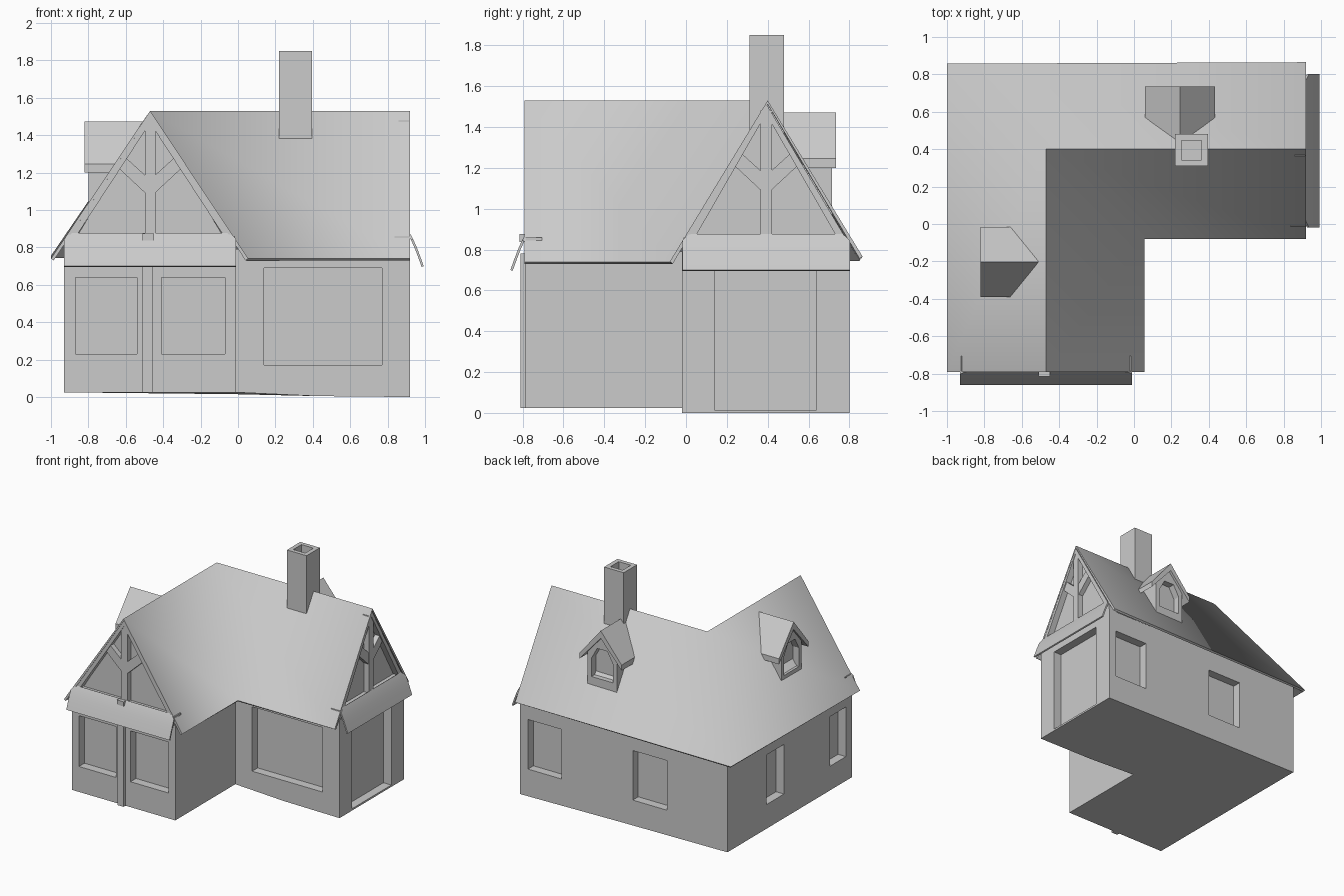
import bpy, bmesh, math
from mathutils import Matrix

if "Cube" in bpy.data.objects:
    bpy.data.objects.remove(bpy.data.objects["Cube"])


def place(x, y, deg=0):
    """Local frame whose front (-y) is turned by deg around z."""
    return Matrix.Translation((x, y, 0)) @ Matrix.Rotation(math.radians(deg), 4, 'Z')


def make(name, verts, faces, mat=Matrix(), fix=True):
    bm = bmesh.new()
    vs = [bm.verts.new(mat @ Matrix.Translation(v).to_translation()) for v in verts]
    for f in faces:
        bm.faces.new([vs[i] for i in f])
    if fix:
        bmesh.ops.recalc_face_normals(bm, faces=bm.faces)
    me = bpy.data.meshes.new(name)
    bm.to_mesh(me)
    bm.free()
    ob = bpy.data.objects.new(name, me)
    bpy.context.collection.objects.link(ob)
    return ob


def prism(name, poly, y0, y1, mat=Matrix()):
    """Extrude an (x, z) outline from y0 to y1; y1 may be a list per point."""
    n = len(poly)
    back = y1 if isinstance(y1, list) else [y1] * n
    verts = [(x, y0, z) for x, z in poly] + [(x, b, z) for (x, z), b in zip(poly, back)]
    faces = [range(n), range(n, 2 * n)]
    faces += [(i, (i + 1) % n, (i + 1) % n + n, i + n) for i in range(n)]
    return make(name, verts, faces, mat)


def box(name, x0, x1, y0, y1, z0, z1, mat=Matrix()):
    return prism(name, [(x0, z0), (x1, z0), (x1, z1), (x0, z1)], y0, y1, mat)


def apply(ob, kind, **opts):
    m = ob.modifiers.new(kind.lower(), kind)
    for k, v in opts.items():
        setattr(m, k, v)
    bpy.context.view_layer.objects.active = ob
    bpy.ops.object.modifier_apply(modifier=m.name)


def cut(ob, cutter):
    cutter.hide_render = True
    apply(ob, 'BOOLEAN', object=cutter, operation='DIFFERENCE', solver='EXACT')
    bpy.data.objects.remove(cutter)


def smooth(ob, deg):
    bpy.ops.object.select_all(action='DESELECT')
    ob.select_set(True)
    bpy.context.view_layer.objects.active = ob
    bpy.ops.object.shade_smooth_by_angle(angle=math.radians(deg))


# L-shaped walls; the ground line drops slightly under the right wing
plan = [(-.93, -.785, .025), (-.01, -.785, .025), (-.01, -.02, .025), (.42, -.02, .005),
        (.92, -.02, 0), (.92, .80, 0), (-.01, .80, .015), (-.93, .80, .025)]
n = len(plan)
sides = [(i, (i + 1) % n, (i + 1) % n + n, i + n) for i in range(n)]
bottom = [(0, 1, 2, 7), (2, 6, 7), (2, 3, 6), (3, 5, 6), (3, 4, 5)]
walls = make("walls", plan + [(x, y, .79) for x, y, _ in plan],
             sides + bottom + [range(n, 2 * n)])

# Window and door recesses
FRONT, SIDE, BACK, LEFT = (place(0, -.785), place(.92, 0, 90),
                           place(0, .80, 180), place(-.93, 0, -90))
WING = place(0, -.02)
for mat, a, b, z0, z1 in [
        (FRONT, -.87, -.54, .23, .64), (FRONT, -.41, -.07, .23, .64),
        (WING, .14, .77, .17, .69), (SIDE, .14, .64, .015, .70),
        (BACK, -.85, -.55, .22, .62), (BACK, .085, .39, .22, .62),
        (LEFT, -.30, -.08, .22, .62), (LEFT, .51, .71, .22, .62)]:
    cut(walls, box("recess_cutter", a, b, -.1, .07, z0, z1, mat))

# Main roof: two ridges meeting in an L, with soft hip and valley
roof = make("main_roof",
            [(-.47, -.79, 1.53), (-.47, .40, 1.53), (.92, .40, 1.53),
             (-1.0, -.79, .74), (-1.0, .857, .755), (.92, .865, .765),
             (.055, -.79, .74), (.055, -.08, .74), (.92, -.08, .74)],
            [(3, 0, 1, 4), (4, 1, 2, 5), (0, 6, 7, 1), (1, 7, 8, 2)], fix=False)
apply(roof, 'SOLIDIFY', thickness=.018, offset=-1)
smooth(roof, 80)


# Timbered gable with a curved skirt roof below it
def gable(tag, mat, w):
    prism(tag + "_gable_infill", [(-w + .02, .78), (w - .02, .78), (0, 1.50)], .05, .08, mat)
    box(tag + "_gable_sill", -w + .005, w - .005, 0, .08, .78, .86, mat)
    box(tag + "_gable_post", -.028, .028, .005, .06, .84, 1.48, mat)
    for s, side in ((-1, "left"), (1, "right")):
        prism(f"{tag}_{side}_rake", [(0, 1.515), (s * (w - .005), .83),
                                     (s * (w - .045), .83), (0, 1.465)], 0, .06, mat)
        prism(f"{tag}_{side}_brace", [(s * .02, 1.18), (s * .13, 1.28),
                                      (s * .165, 1.22), (s * .02, 1.085)], .01, .06, mat)
    rows = [(w - .035, 0, .877), (w, -.018, .845), (w, -.038, .80),
            (w, -.057, .75), (w, -.075, .70)]
    verts = [(s * h, y, z) for h, y, z in rows for s in (-1, 1)]
    skirt = make(tag + "_skirt_roof", verts,
                 [(i + 2, i + 3, i + 1, i) for i in range(0, 8, 2)], mat, fix=False)
    apply(skirt, 'SOLIDIFY', thickness=.012, offset=-1)
    smooth(skirt, 40)


gable("front", place(-.47, -.785), .46)
gable("side", place(.918, .392, 90), .41)

# Front door-post and the beam end poking through the skirt roof
box("front_post", -.51, -.455, -.81, -.78, .025, .78)
box("beam_end", -.51, -.45, -.815, -.76, .838, .875)


# Dormer with gabled roof and recessed five-sided window
def dormer(tag, mat):
    body = prism(tag + "_dormer_wall", [(-.13, .95), (.13, .95), (.13, 1.26),
                                        (0, 1.42), (-.13, 1.26)], .02, .26, mat)
    cut(body, prism("dormer_cutter", [(-.095, 1.07), (.095, 1.07), (.095, 1.22),
                                      (.045, 1.31), (-.045, 1.31), (-.095, 1.22)],
                    -.05, .075, mat))
    prism(tag + "_dormer_roof", [(-.187, 1.245), (0, 1.472), (.187, 1.245),
                                 (.187, 1.20), (0, 1.41), (-.187, 1.20)],
          0, [.165, .31, .165, .165, .31, .165], mat)


dormer("left", place(-.82, -.202, -90))
dormer("back", place(.247, .735, 180))

# Chimney with open flue
chimney = box("chimney", .22, .395, .31, .48, 1.25, 1.85)
cut(chimney, box("flue_cutter", .253, .36, .343, .447, 1.70, 1.95))
